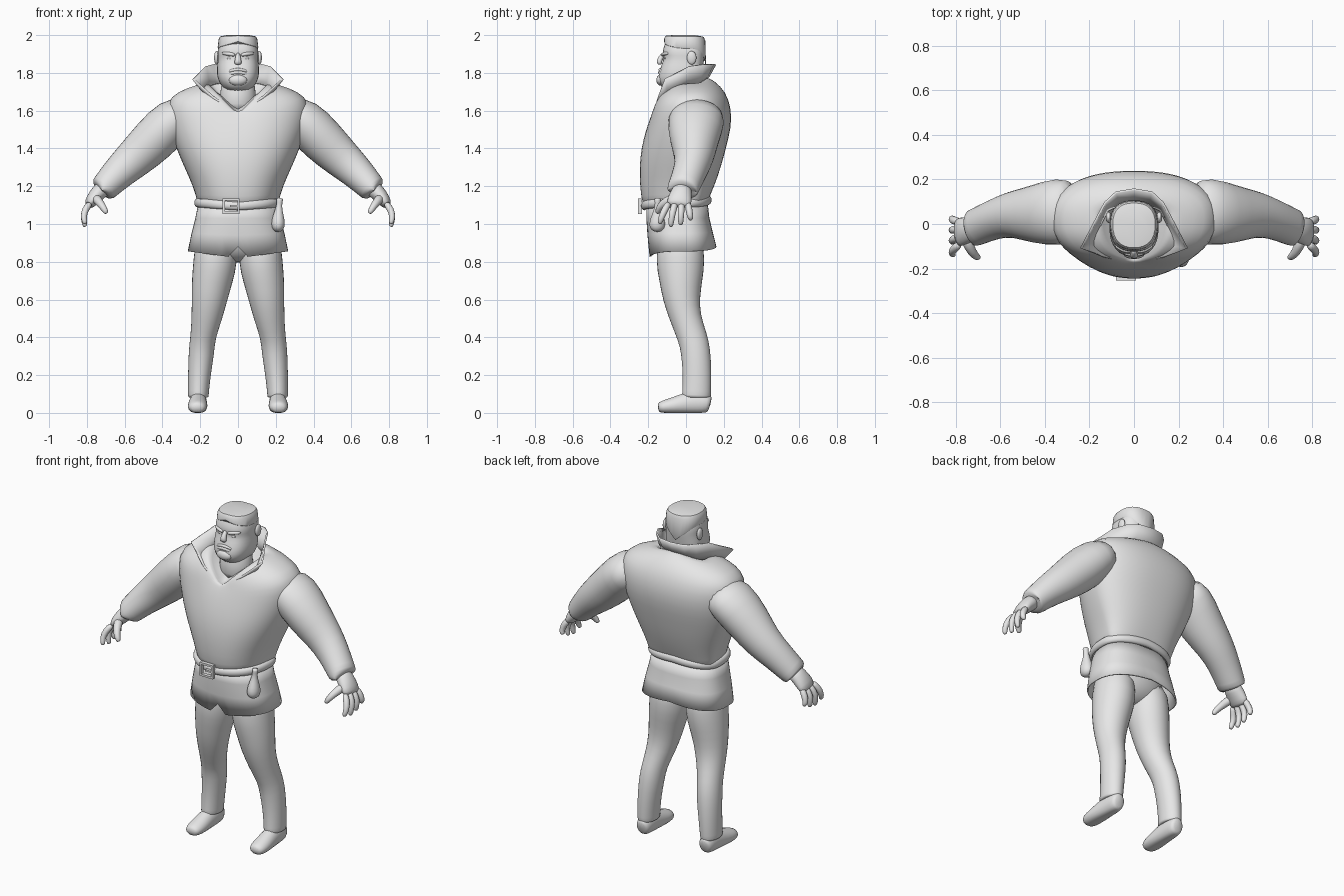
import bpy, bmesh, math
from mathutils import Vector

grey = bpy.data.materials.new("plain_grey")
grey.diffuse_color = (0.8, 0.8, 0.8, 1)


def make(name, bm, mirror=False, subsurf=0, solid=0):
    """Turn a bmesh into a smooth-shaded object with its modifiers."""
    bmesh.ops.recalc_face_normals(bm, faces=bm.faces)
    me = bpy.data.meshes.new(name)
    bm.to_mesh(me)
    bm.free()
    ob = bpy.data.objects.new(name, me)
    bpy.context.collection.objects.link(ob)
    me.materials.append(grey)
    bpy.context.view_layer.objects.active = ob
    ob.select_set(True)
    if subsurf:
        for p in me.polygons:
            p.use_smooth = True
    else:
        bpy.ops.object.shade_smooth_by_angle(angle=math.radians(40))
    ob.select_set(False)
    if mirror:
        ob.modifiers.new("mirror", 'MIRROR')
    if solid:
        m = ob.modifiers.new("thickness", 'SOLIDIFY')
        m.thickness = solid
        m.offset = 0
    if subsurf:
        m = ob.modifiers.new("smooth", 'SUBSURF')
        m.levels = m.render_levels = subsurf
    return ob


def skin(bm, rings, caps=True, loop=False):
    """Bridge rings of points with quads."""
    vs = [[bm.verts.new(p) for p in r] for r in rings]
    pairs = list(zip(vs, vs[1:])) + ([(vs[-1], vs[0])] if loop else [])
    for a, b in pairs:
        for i in range(len(a)):
            j = (i + 1) % len(a)
            bm.faces.new((a[i], a[j], b[j], b[i]))
    if caps and not loop:
        bm.faces.new(vs[0])
        bm.faces.new(vs[-1])
    return vs


def ring(w, yf, yb, zf, zs, zb, yc=0.0, p=2.3, n=32):
    """Body cross-section: half width, front/back depth, front/side/back height."""
    out = []
    for i in range(n):
        t = 2 * math.pi * i / n
        c, s = math.cos(t), math.sin(t)
        u = math.copysign(abs(c) ** (2 / p), c)
        v = abs(s) ** (2 / p)
        k = 1 - abs(u)
        y = yc + (yf - yc if s < 0 else yb - yc) * v
        out.append((w * u, y, zs + ((zf if s < 0 else zb) - zs) * k))
    return out


def tube(bm, pts, ref=(0, 1, 0), n=12, floor=None):
    """Tapered elliptical tube; each point is x, y, z, radius a, radius b (along ref)."""
    rings = []
    for i, q in enumerate(pts):
        d = Vector(pts[min(i + 1, len(pts) - 1)][:3]) - Vector(pts[max(i - 1, 0)][:3])
        d.normalize()
        b = Vector(ref)
        b = (b - d * b.dot(d)).normalized()
        a = d.cross(b)
        rb = q[4] if len(q) > 4 else q[3]
        r = []
        for k in range(n):
            t = 2 * math.pi * k / n
            v = Vector(q[:3]) + a * q[3] * math.cos(t) + b * rb * math.sin(t)
            if floor is not None:
                v.z = max(v.z, floor)
            r.append(v)
        rings.append(r)
    skin(bm, rings)
    return bm


def ball(name, loc, size, mirror=False):
    bm = bmesh.new()
    bmesh.ops.create_uvsphere(bm, u_segments=16, v_segments=10, radius=1)
    for v in bm.verts:
        v.co = Vector([v.co[i] * size[i] + loc[i] for i in range(3)])
    return make(name, bm, mirror, 1)


# jacket body, ending in a V neckline
bm = bmesh.new()
skin(bm, [ring(*s, yc=0.03) for s in (
    (.205, -.20, .105, 1.08, 1.09, 1.10),
    (.214, -.232, .115, 1.09, 1.11, 1.12),
    (.238, -.245, .15, 1.20, 1.20, 1.20),
    (.285, -.248, .185, 1.30, 1.30, 1.30),
    (.328, -.238, .212, 1.40, 1.40, 1.40),
    (.362, -.215, .24, 1.49, 1.50, 1.51),
    (.378, -.195, .242, 1.545, 1.60, 1.61),
    (.365, -.182, .212, 1.57, 1.675, 1.70),
    (.27, -.175, .155, 1.58, 1.722, 1.76),
    (.165, -.165, .10, 1.585, 1.752, 1.785),
    (.15, -.15, .085, 1.575, 1.735, 1.765),
    (.08, -.09, .03, 1.60, 1.66, 1.68))])
make("jacket_body", bm, subsurf=1)

# jacket skirt with a notch at the front of the hem
bm = bmesh.new()
vs = skin(bm, [ring(*s, yc=-.02, p=2.5, n=48) for s in (
    (.208, -.205, .112, 1.10, 1.10, 1.10),
    (.222, -.206, .12, 1.03, 1.03, 1.03),
    (.242, -.20, .137, .94, .95, .96),
    (.262, -.19, .157, .82, .855, .88))], caps=False)
vs[-1][36].co.z += .06
make("jacket_skirt", bm, solid=.008)

# belt
bm = bmesh.new()
prof = [(.018 * math.cos(t), .026 * math.sin(t)) for t in
        [math.pi * k / 4 for k in range(8)]]
skin(bm, [ring(.216 + a, -.222 - a, .12 + a, 1.095 + h, 1.112 + h, 1.128 + h,
               yc=-.01, n=48) for a, h in prof], loop=True)
make("belt", bm, subsurf=1)

# buckle frame and prong
bm = bmesh.new()
for x, z, sx, sz in ((-.075, 1.095, .012, .07), (.003, 1.095, .012, .07),
                     (-.036, 1.13, .09, .012), (-.036, 1.06, .09, .012),
                     (-.02, 1.095, .045, .01)):
    vs = bmesh.ops.create_cube(bm, size=1)["verts"]
    for v in vs:
        v.co = Vector((v.co.x * sx + x, v.co.y * .022 - .243, v.co.z * sz + z))
make("buckle", bm)

# pouch hanging from the belt
make("pouch", tube(bmesh.new(), [
    (.222, -.15, 1.14, .022), (.22, -.15, 1.115, .014), (.216, -.15, 1.08, .018),
    (.213, -.152, 1.03, .034, .038), (.212, -.152, .995, .039, .046),
    (.212, -.152, .97, .03, .036), (.212, -.152, .958, .012)]), subsurf=1)

# standing collar, flaring to two points
top = [(0, .155, 1.845), (.08, .142, 1.845), (.13, .095, 1.845), (.17, .02, 1.835),
       (.238, -.11, 1.768), (.13, -.148, 1.672), (0, -.172, 1.58)]
base = [(0, .09, 1.75), (.07, .085, 1.75), (.12, .06, 1.74), (.15, 0, 1.73),
        (.15, -.09, 1.68), (.08, -.13, 1.63), (0, -.16, 1.575)]
bm = bmesh.new()
rows = []
for k in (0, .5, 1):
    rows.append([bm.verts.new(Vector(b).lerp(Vector(t), k) - Vector((0, 0, .012 * (k == .5))))
                 for b, t in zip(base, top)])
for a, b in zip(rows, rows[1:]):
    for i in range(len(a) - 1):
        bm.faces.new((a[i], a[i + 1], b[i + 1], b[i]))
make("collar", bm, mirror=True, solid=.01)

# sleeves
make("sleeve", tube(bmesh.new(), [
    (.25, .06, 1.595, .09, .13), (.34, .055, 1.555, .127, .16), (.45, .042, 1.44, .124, .132),
    (.55, .045, 1.345, .107, .104), (.63, .02, 1.275, .092, .09), (.70, -.01, 1.20, .077, .086),
    (.722, -.02, 1.178, .076, .084), (.726, -.021, 1.174, .07, .078),
    (.722, -.02, 1.178, .05, .055)], n=16), mirror=True, subsurf=1)

# hands: palm, four fingers and thumb
bm = tube(bmesh.new(), [
    (.70, -.015, 1.20, .045, .05), (.74, -.025, 1.165, .045, .058),
    (.775, -.035, 1.125, .036, .068), (.795, -.04, 1.09, .024, .066)])
for y0, y1, tip in ((.008, .025, 1.02), (-.024, -.028, .995), (-.056, -.08, .985), (-.088, -.138, 1.0)):
    m = (y0 + y1) / 2
    tube(bm, [(.78, y0, 1.115, .02), (.81, m, 1.075, .02), (.818, y1 * .8 + y0 * .2, 1.04, .018),
              (.812, y1, tip + .01, .015), (.808, y1, tip, .009)], n=8)
tube(bm, [(.755, -.06, 1.14, .03), (.738, -.105, 1.12, .025), (.715, -.142, 1.09, .02),
          (.70, -.15, 1.065, .016), (.695, -.15, 1.055, .009)], ref=(1, 0, 0), n=8)
make("hand", bm, mirror=True, subsurf=1)

# trousers: hips and legs
ball("hips", (0, -.03, .93), (.215, .13, .135))
make("trouser_leg", tube(bmesh.new(), [
    (.115, -.03, .97, .11, .12), (.118, -.03, .80, .12, .134), (.138, -.027, .70, .11, .116),
    (.152, -.024, .60, .096, .10), (.166, -.003, .50, .082, .083), (.186, .035, .40, .067, .08),
    (.193, .052, .33, .07, .08), (.205, .06, .20, .061, .077), (.21, .056, .10, .056, .078),
    (.21, .055, .083, .056, .078), (.21, .055, .08, .045, .065)], n=16), mirror=True, subsurf=1)

# shoes
make("shoe", tube(bmesh.new(), [
    (.21, .13, .045, .03, .04), (.21, .115, .05, .045, .055), (.21, .06, .055, .048, .07),
    (.212, 0, .048, .05, .062), (.214, -.07, .036, .056, .047), (.215, -.125, .03, .05, .036),
    (.215, -.15, .026, .032, .024)], ref=(0, 0, 1), floor=0), mirror=True, subsurf=1)

# neck and head
make("neck", tube(bmesh.new(), [(0, -.02, 1.58, .11, .10), (0, -.015, 1.68, .095, .085),
                                (0, -.01, 1.80, .09, .08)], n=16), subsurf=1)
bm = bmesh.new()
skin(bm, [ring(w, f, b, z, z, z, p=2.6, n=24) for w, f, b, z in (
    (.055, -.10, .04, 1.70), (.085, -.132, .06, 1.725), (.106, -.15, .075, 1.76),
    (.114, -.144, .085, 1.80), (.110, -.13, .092, 1.845), (.107, -.116, .098, 1.878),
    (.111, -.127, .10, 1.905), (.104, -.118, .10, 1.94), (.095, -.105, .09, 1.97),
    (.08, -.09, .08, 1.985))])
make("head", bm, subsurf=1)

# flat-topped hair
bm = bmesh.new()
skin(bm, [ring(*s, p=2.4) for s in (
    (.105, -.112, .102, 1.962, 1.93, 1.84), (.108, -.116, .106, 1.966, 1.935, 1.85),
    (.102, -.115, .102, 1.985, 1.98, 1.97), (.095, -.106, .094, 1.997, 1.993, 1.99),
    (.06, -.07, .06, 2.0, 2.0, 1.998))])
make("hair", bm)

# face: ears, eyes, brows, nose, lips and chin
ball("ear", (.114, .03, 1.88), (.013, .026, .036), True)
ball("eye", (.044, -.108, 1.878), (.016, .009, .008), True)
ball("chin", (0, -.133, 1.762), (.05, .025, .03))
make("brow", tube(bmesh.new(), [(.012, -.124, 1.893, .01), (.05, -.119, 1.902, .012),
                                (.088, -.093, 1.904, .008)], n=8), mirror=True, subsurf=1)
make("nose", tube(bmesh.new(), [(0, -.115, 1.905, .012), (0, -.134, 1.88, .015),
                                (0, -.144, 1.858, .022, .018), (0, -.134, 1.843, .018, .012)],
                  n=8), subsurf=1)
for name, dz, r in (("upper_lip", .007, .009), ("lower_lip", -.008, .011)):
    make(name, tube(bmesh.new(), [
        (x, -.139 + 4 * x * x, 1.812 + dz - 5 * x * x, r if abs(x) < .05 else .005)
        for x in (-.055, -.03, 0, .03, .055)], n=8), subsurf=1)
